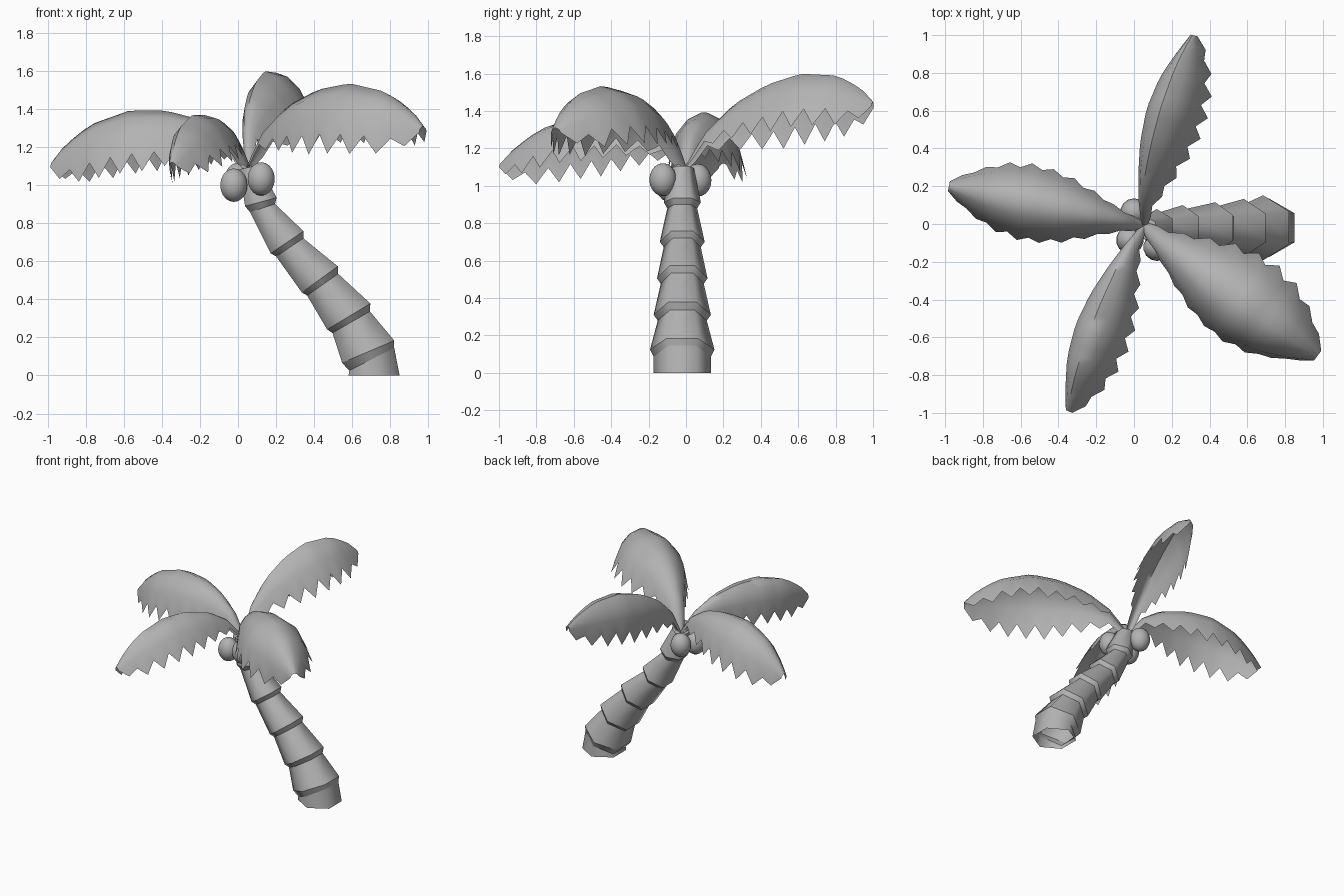
import bpy, bmesh
from math import sin, cos, radians, pi
from mathutils import Vector

if "Cube" in bpy.data.objects:
    bpy.data.objects.remove(bpy.data.objects["Cube"])

# Mid grey used by the whole palm
grey = bpy.data.materials.new("mid_grey")
grey.diffuse_color = (0.45, 0.45, 0.45, 1)
grey.use_nodes = True
grey.node_tree.nodes["Principled BSDF"].inputs["Base Color"].default_value = grey.diffuse_color


def finish(name, bm, angle):
    me = bpy.data.meshes.new(name)
    bm.to_mesh(me)
    bm.free()
    me.materials.append(grey)
    ob = bpy.data.objects.new(name, me)
    bpy.context.collection.objects.link(ob)
    bpy.ops.object.select_all(action='DESELECT')
    ob.select_set(True)
    bpy.context.view_layer.objects.active = ob
    bpy.ops.object.shade_smooth_by_angle(angle=radians(angle))
    return ob


def loft(bm, rows, closed=False):
    rows = [[bm.verts.new(p) for p in r] for r in rows]
    for a, b in zip(rows, rows[1:]):
        n = len(a)
        for i in range(n if closed else n - 1):
            j = (i + 1) % n
            bm.faces.new((a[i], a[j], b[j], b[i]))
    return rows


def lerp(table, t):
    for (t0, v0), (t1, v1) in zip(table, table[1:]):
        if t <= t1:
            return v0 + (v1 - v0) * (t - t0) / (t1 - t0)
    return table[-1][1]


# Trunk: hexagonal stacked segments, (x, z, radius, tilt), narrow and wide rings alternate
rings = [(0.715, 0.0, 0.155, 0),
         (0.703, 0.085, 0.153, 27), (0.684, 0.125, 0.172, 23),
         (0.595, 0.280, 0.131, 30), (0.582, 0.310, 0.153, 31),
         (0.445, 0.477, 0.115, 35), (0.430, 0.505, 0.135, 36),
         (0.272, 0.673, 0.099, 34), (0.258, 0.700, 0.120, 34),
         (0.129, 0.880, 0.080, 18), (0.120, 0.912, 0.099, 15),
         (0.060, 1.095, 0.062, 12)]
rows = []
for x, z, r, tilt in rings:
    th = radians(tilt)
    rows.append([(x + r * cos(a) * cos(th), -0.02 + r * sin(a), z + r * cos(a) * sin(th))
                 for a in (pi / 2 + k * pi / 3 for k in range(6))])
bm = bmesh.new()
for lower, upper in zip(rows, rows[1:]):      # separate strips keep the ring edges crisp
    last = loft(bm, [lower, upper], closed=True)[-1]
bm.faces.new(last)
finish("trunk", bm, 65)

# Coconuts
for i, c in enumerate([(-0.022, -0.085, 1.0), (0.0, 0.063, 1.03), (0.122, -0.123, 1.033)]):
    bm = bmesh.new()
    bmesh.ops.create_uvsphere(bm, u_segments=14, v_segments=10, radius=1)
    for v in bm.verts:
        v.co = Vector((v.co.x * 0.073, v.co.y * 0.073, v.co.z * 0.088)) + Vector(c)
    finish(f"coconut_{i + 1}", bm, 60)

# Palm fronds: arched sheets with drooping toothed sides
ARCH = [(0, 0), (.1, .15), (.25, .25), (.42, .29), (.6, .285), (.8, .205), (.93, .095), (1, 0)]
WIDTH = [(0, .1), (.12, .28), (.27, .6), (.42, .88), (.58, 1), (.75, .87), (.9, .5), (1, .14)]
DROP = [(0, .06), (.1, .25), (.25, .65), (.45, .95), (.6, 1), (.8, .9), (.92, .65), (1, .12)]
HUB = Vector((0.05, -0.01, 1.09))


def frond(name, tip, w, d, roll, arch=1.0):
    """roll > 0 lifts the right side, seen looking outwards"""
    chord = Vector(tip) - HUB
    out = Vector((chord.x, chord.y, 0)).normalized()
    right = Vector((out.y, -out.x, 0))
    up = Vector((0, 0, 1))
    c, s = cos(radians(roll)), sin(radians(roll))
    n = 18
    rows = []
    for i in range(n + 1):
        t = i / n
        h = lerp(ARCH, t) * arch
        centre = HUB + chord * t + up * h - right * (0.75 * h * s)
        wt, dt = w * lerp(WIDTH, t), d * lerp(DROP, t)
        edge = (1.06, 1.0) if i % 2 else (0.93, 0.7)
        half = [(0.42, 0.12), (0.78, 0.38), edge]
        section = [(-a, b) for a, b in reversed(half)] + [(0, 0)] + half
        row = []
        for a, b in section:
            x, z = a * wt, -b * dt
            row.append(centre + right * (x * c - z * s) + up * (x * s + z * c))
        rows.append(row)
    bm = bmesh.new()
    loft(bm, rows)
    finish(name, bm, 60)


frond("frond_left", (-0.98, 0.20, 1.12), 0.20, 0.33, 0)
frond("frond_front", (-0.35, -0.99, 1.12), 0.15, 0.30, -16, 0.92)
frond("frond_back", (0.31, 1.0, 1.45), 0.15, 0.35, 18, 1.03)
frond("frond_right", (0.97, -0.70, 1.31), 0.245, 0.34, -7, 1.1)
